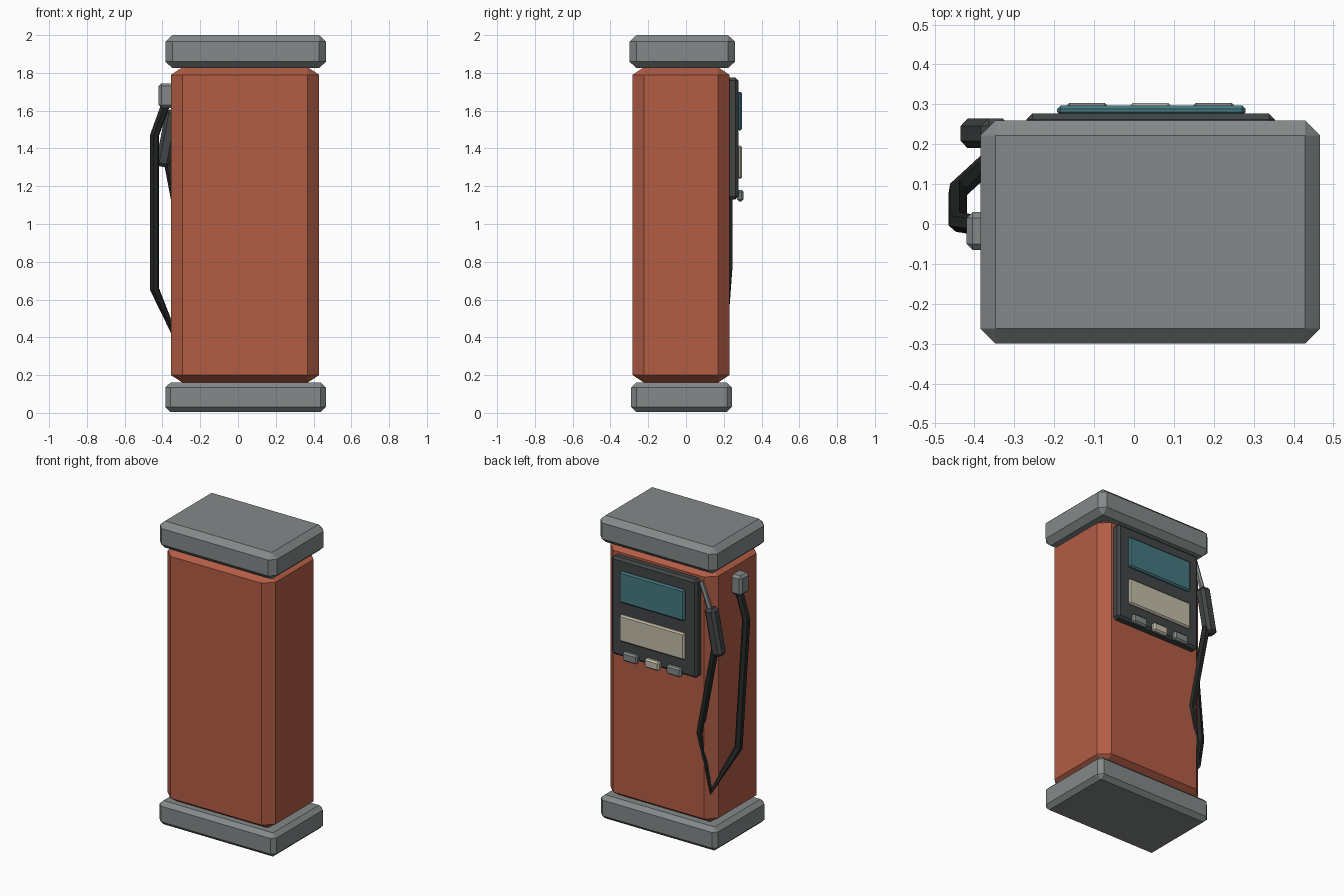
import bpy, bmesh
from mathutils import Vector
from itertools import product

if "Cube" in bpy.data.objects:
    bpy.data.objects.remove(bpy.data.objects["Cube"])


def material(name, color):
    m = bpy.data.materials.new(name)
    m.diffuse_color = (*color, 1)
    m.use_nodes = True
    m.node_tree.nodes["Principled BSDF"].inputs["Base Color"].default_value = m.diffuse_color
    return m


RED = material("red_paint", (0.45, 0.11, 0.06))
GREY = material("grey_metal", (0.23, 0.25, 0.25))
DARK = material("dark_plastic", (0.055, 0.06, 0.062))
BLACK = material("rubber", (0.018, 0.02, 0.02))
TEAL = material("screen_glass", (0.06, 0.19, 0.22))
CREAM = material("cream", (0.55, 0.51, 0.40))


def box(name, lo, hi, bevel, mat):
    """Chamfered box between two corners, with a chamfer size per axis."""
    lo, hi, b = Vector(lo), Vector(hi), Vector(bevel)
    centre, half = (lo + hi) / 2, (hi - lo) / 2
    bm = bmesh.new()
    for signs in product((-1, 1), repeat=3):
        for full in range(3):
            bm.verts.new([signs[i] * (half[i] - (0 if i == full else b[i]))
                          for i in range(3)])
    bmesh.ops.convex_hull(bm, input=bm.verts)
    bmesh.ops.dissolve_limit(bm, angle_limit=0.01, verts=bm.verts, edges=bm.edges)
    bmesh.ops.recalc_face_normals(bm, faces=bm.faces)
    me = bpy.data.meshes.new(name)
    bm.to_mesh(me)
    bm.free()
    me.materials.append(mat)
    ob = bpy.data.objects.new(name, me)
    ob.location = centre
    bpy.context.collection.objects.link(ob)
    return ob


def tube(name, points, radius, mat):
    """Low-poly tube along a polyline."""
    cu = bpy.data.curves.new(name, 'CURVE')
    cu.dimensions = '3D'
    cu.bevel_depth = radius
    cu.bevel_resolution = 1
    cu.use_fill_caps = True
    sp = cu.splines.new('POLY')
    sp.points.add(len(points) - 1)
    for p, co in zip(sp.points, points):
        p.co = (*co, 1)
    sp.use_smooth = False
    cu.materials.append(mat)
    ob = bpy.data.objects.new(name, cu)
    bpy.context.collection.objects.link(ob)
    return ob


# Cabinet: plinth, body and cap
box("base", (-0.385, -0.29, 0.005), (0.465, 0.243, 0.16), (0.027, 0.027, 0.026), GREY)
box("body", (-0.355, -0.283, 0.16), (0.43, 0.23, 1.83), (0.062, 0.06, 0.04), RED)
box("cap", (-0.385, -0.30, 1.825), (0.467, 0.26, 2.0), (0.038, 0.038, 0.035), GREY)

# Display panel on the back
box("panel", (-0.27, 0.21, 1.13), (0.353, 0.277, 1.775), (0.015,) * 3, DARK)
box("screen", (-0.193, 0.272, 1.495), (0.28, 0.297, 1.70), (0.009,) * 3, TEAL)
box("price_plate", (-0.193, 0.272, 1.24), (0.28, 0.297, 1.415), (0.009,) * 3, CREAM)

# Row of buttons
for i, mat in enumerate((GREY, CREAM, GREY)):
    x = -0.118 + i * 0.159
    box(f"button_{i + 1}", (x - 0.054, 0.27, 1.12), (x + 0.054, 0.304, 1.18),
        (0.01,) * 3, mat)

# Hose socket on the side
box("hose_socket", (-0.42, -0.065, 1.615), (-0.335, 0.03, 1.745), (0.015,) * 3, GREY)

# Nozzle grip, tilted, with its spout
grip = box("nozzle_grip", (-0.41, 0.19, 1.30), (-0.335, 0.264, 1.605), (0.018,) * 3, DARK)
grip.rotation_euler = (0, 0.19, 0)
tube("nozzle_spout", [(-0.345, 0.232, 1.57), (-0.275, 0.235, 1.76)], 0.016, GREY)

# Hanging hose from socket down around the corner and up to the grip
tube("hose", [(-0.38, -0.005, 1.64), (-0.442, 0.005, 1.47), (-0.442, 0.085, 0.655),
              (-0.32, 0.197, 0.38), (-0.26, 0.223, 0.76), (-0.37, 0.226, 1.34)],
     0.025, BLACK)
